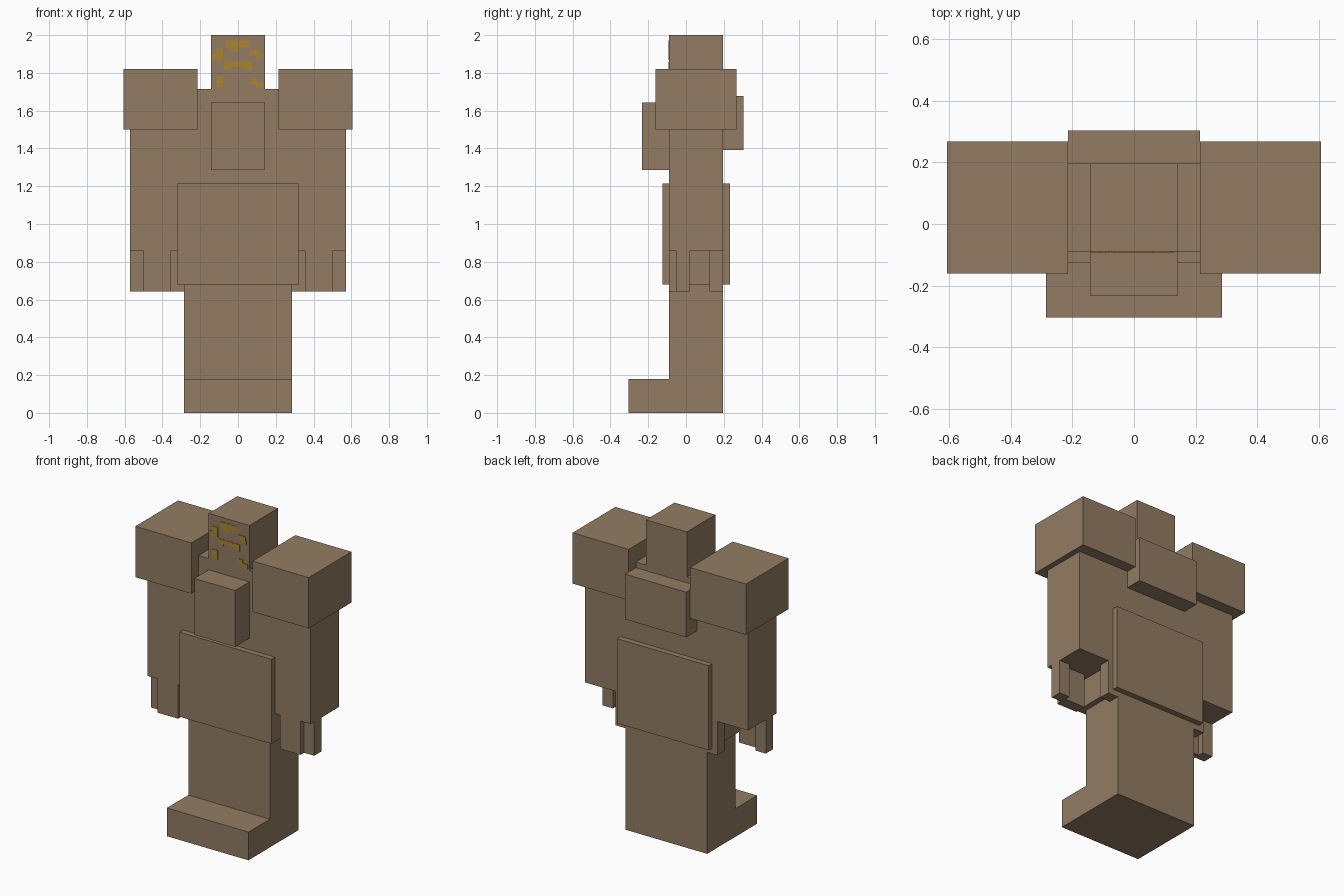
import bpy, bmesh

if "Cube" in bpy.data.objects:
    bpy.data.objects.remove(bpy.data.objects["Cube"])

U = 2.0 / 56  # block unit; figure is 56 units tall


def material(name, rgb):
    m = bpy.data.materials.new(name)
    m.diffuse_color = (*rgb, 1)
    m.use_nodes = True
    m.node_tree.nodes["Principled BSDF"].inputs["Base Color"].default_value = m.diffuse_color
    return m


CLAY = material("clay_brown", (0.288, 0.202, 0.125))
GOLD = material("gold", (0.402, 0.235, 0.03))


def add_boxes(name, boxes, mat):
    """One object from boxes given as (x0, x1, y0, y1, z0, z1) in block units."""
    bm = bmesh.new()
    for x0, x1, y0, y1, z0, z1 in boxes:
        for v in bmesh.ops.create_cube(bm, size=1)["verts"]:
            v.co = ((x0 if v.co.x < 0 else x1) * U,
                    (y0 if v.co.y < 0 else y1) * U,
                    (z0 if v.co.z < 0 else z1) * U)
    me = bpy.data.meshes.new(name)
    bm.to_mesh(me)
    bm.free()
    me.materials.append(mat)
    ob = bpy.data.objects.new(name, me)
    bpy.context.collection.objects.link(ob)
    return ob


FRONT, BACK = -2.5, 5.5  # depth of the main body

# central parts
add_boxes("head", [(-4, 4, FRONT, BACK, 48, 56)], CLAY)
add_boxes("torso", [(-8, 8, FRONT, BACK, 24, 48)], CLAY)
add_boxes("legs", [(-8, 8, FRONT, BACK, 0, 24)], CLAY)
add_boxes("feet", [(-8, 8, -8.5, FRONT, 0, 5)], CLAY)
add_boxes("belly_band", [(-9, 9, -3.5, 6.5, 19, 34)], CLAY)
add_boxes("chest_block", [(-4, 4, -6.5, FRONT, 36, 46)], CLAY)
add_boxes("back_block", [(-6, 6, BACK, 8.5, 39, 47)], CLAY)

# parts repeated on both sides
SIDE_PARTS = {
    "arm": (8, 16, FRONT, BACK, 24, 48),
    "shoulder": (6, 17, -4.5, 7.5, 42, 51),
    "front_finger": (10, 14, FRONT, -0.5, 18, 24),
    "outer_finger": (14, 16, -1.5, 0.5, 18, 24),
    "thumb": (8, 10, 3.5, BACK, 18, 24),
}
for part, (x0, x1, *rest) in SIDE_PARTS.items():
    add_boxes("right_" + part, [(x0, x1, *rest)], CLAY)
    add_boxes("left_" + part, [(-x1, -x0, *rest)], CLAY)

# gold face markings: x0, x1, z0, z1 in block units
MARKS = [
    (-1.8, 0, 54.2, 55.2), (0, 1.7, 54.2, 55.2), (-1.2, 0, 53.5, 54.2),
    (-4, -2.2, 52.3, 53.1), (-3.2, -2.2, 53.1, 54),
    (1.7, 3.3, 53, 53.8), (2.6, 3.4, 52.5, 53),
    (-2.1, -1.1, 51.0, 52.1), (-1.1, 1, 51.3, 52.1), (1, 2.1, 50.9, 52.1),
    (-3.2, -2.2, 48.3, 49.9), (1.8, 2.7, 48.7, 49.6), (2.7, 3.7, 48.2, 49),
]
add_boxes("face_markings",
          [(x0, x1, FRONT - 0.08, FRONT, z0, z1) for x0, x1, z0, z1 in MARKS], GOLD)
